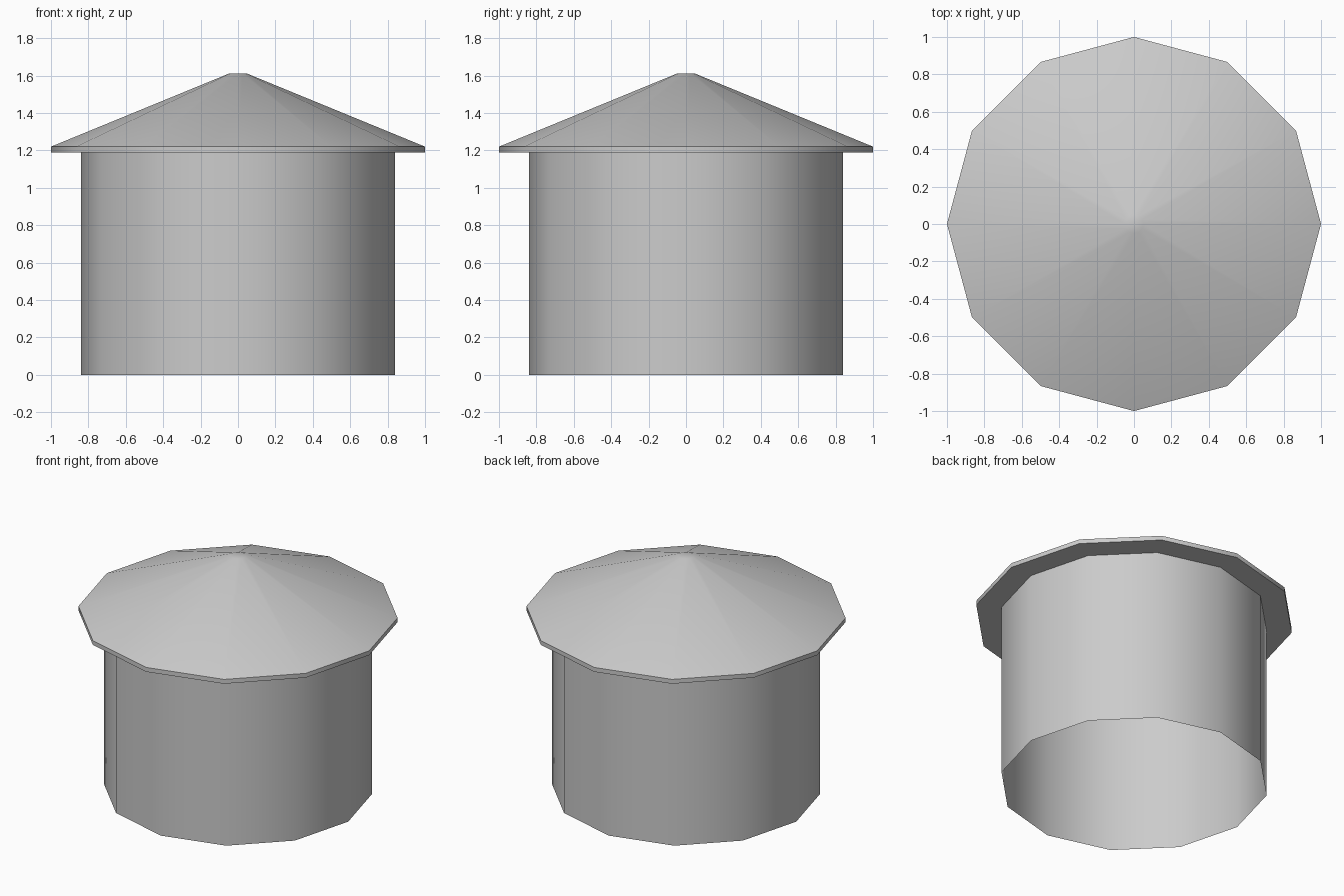
import bpy, math

cube = bpy.data.objects.get("Cube")
if cube:
    bpy.data.objects.remove(cube, do_unlink=True)

SIDES = 12

grey = bpy.data.materials.new("plain_grey")
grey.use_nodes = True
colour = (0.6, 0.6, 0.6, 1)
grey.diffuse_color = colour
grey.node_tree.nodes["Principled BSDF"].inputs["Base Color"].default_value = colour


def lathe(name, profile, cap_bottom=False, cap_top=False):
    """Stack twelve-sided rings given as (radius, height), with optional caps."""
    verts, faces = [], []
    for r, z in profile:
        for i in range(SIDES):
            a = math.tau * i / SIDES
            verts.append((r * math.cos(a), r * math.sin(a), z))
    for ring in range(len(profile) - 1):
        low = ring * SIDES
        for i in range(SIDES):
            j = (i + 1) % SIDES
            faces.append((low + i, low + j, low + SIDES + j, low + SIDES + i))
    if cap_bottom:
        faces.append(tuple(reversed(range(SIDES))))
    if cap_top:
        faces.append(tuple(range(len(verts) - SIDES, len(verts))))
    mesh = bpy.data.meshes.new(name)
    mesh.from_pydata(verts, [], faces)
    mesh.materials.append(grey)
    obj = bpy.data.objects.new(name, mesh)
    bpy.context.collection.objects.link(obj)
    bpy.ops.object.select_all(action="DESELECT")
    obj.select_set(True)
    bpy.context.view_layer.objects.active = obj
    bpy.ops.object.shade_smooth_by_angle(angle=math.radians(35))
    return obj


# Open-bottomed wall
lathe("wall", [(0.84, 0), (0.84, 1.19)])

# Overhanging roof with a thin rim and a small flat tip
lathe("roof", [(1, 1.19), (1, 1.22), (0.05, 1.61)], cap_bottom=True, cap_top=True)
